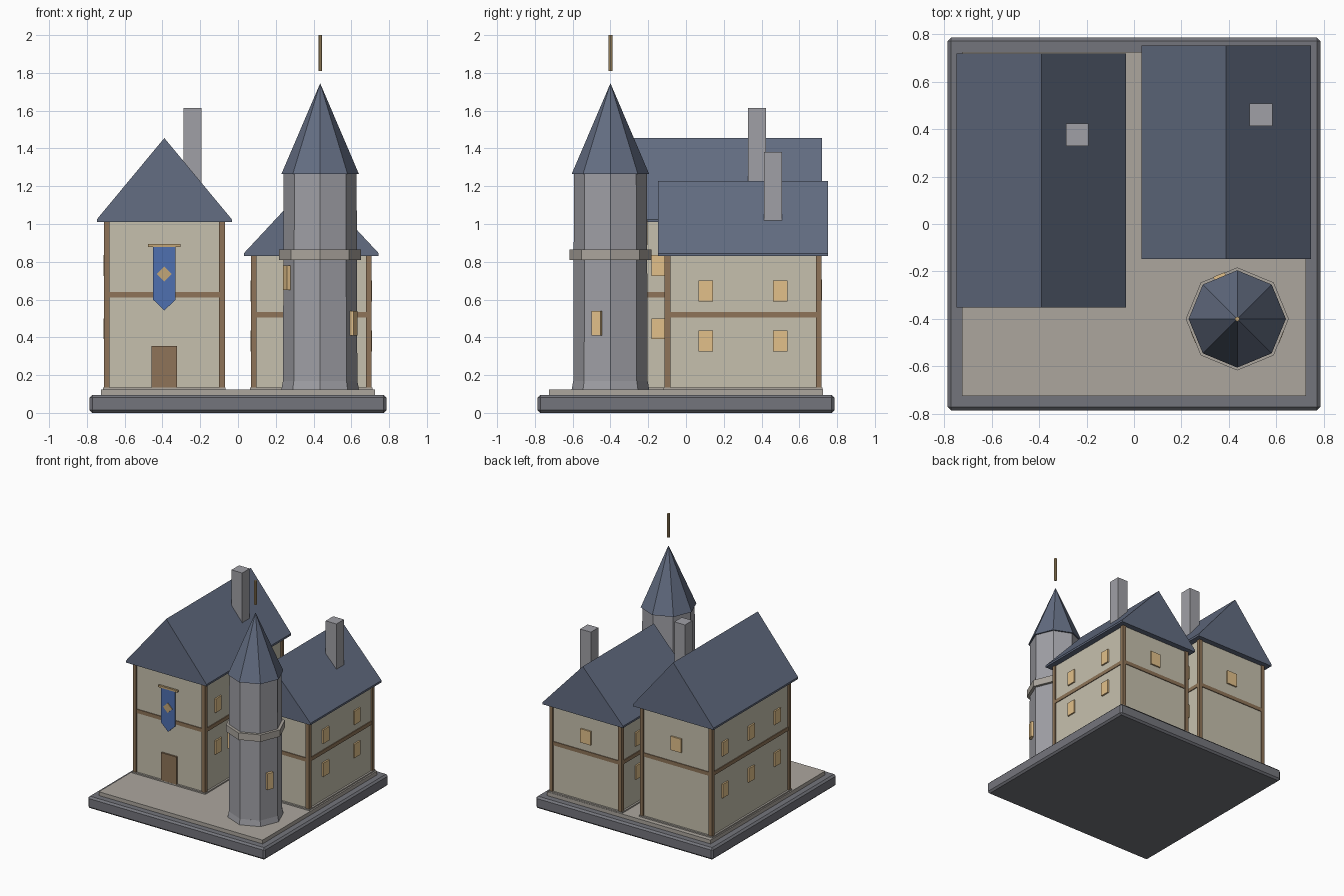
import bpy, bmesh, math
from mathutils import Matrix

if "Cube" in bpy.data.objects:
    bpy.data.objects.remove(bpy.data.objects["Cube"])


def material(name, hexcol):
    def lin(c):
        return c / 12.92 if c <= 0.04045 else ((c + 0.055) / 1.055) ** 2.4
    m = bpy.data.materials.new(name)
    m.diffuse_color = [lin(int(hexcol[i:i + 2], 16) / 255) for i in (0, 2, 4)] + [1]
    m.use_nodes = True
    m.node_tree.nodes["Principled BSDF"].inputs["Base Color"].default_value = m.diffuse_color
    return m


PLASTER = material("plaster", "C6C0AE")
TIMBER = material("timber", "8E7458")
SLATE = material("slate", "636D82")
STONE = material("stone", "A0A0A6")
BASE = material("dark_stone", "74757C")
PAVING = material("paving", "ACA69E")
GLOW = material("window_glow", "E2C08A")
BLUE = material("banner_blue", "4F70B0")
GOLD = material("gold", "C2A678")


def finish(name, bm, mat):
    bmesh.ops.recalc_face_normals(bm, faces=bm.faces)
    me = bpy.data.meshes.new(name)
    bm.to_mesh(me)
    bm.free()
    me.materials.append(mat)
    ob = bpy.data.objects.new(name, me)
    bpy.context.collection.objects.link(ob)
    return ob


def box(name, center, size, mat, angle=0):
    bm = bmesh.new()
    bmesh.ops.create_cube(bm, size=1, matrix=Matrix.Diagonal((*size, 1)))
    ob = finish(name, bm, mat)
    ob.location = center
    ob.rotation_euler.z = angle
    return ob


def extrude_y(name, profile, y0, y1, mat):
    """Extrude an XZ profile along y."""
    bm = bmesh.new()
    face = bm.faces.new([bm.verts.new((x, y0, z)) for x, z in profile])
    new = bmesh.ops.extrude_face_region(bm, geom=[face])["geom"]
    bmesh.ops.translate(bm, vec=(0, y1 - y0, 0),
                        verts=[v for v in new if isinstance(v, bmesh.types.BMVert)])
    return finish(name, bm, mat)


def frustum(name, x, y, z0, z1, r0, r1, mat, sides=8):
    bm = bmesh.new()
    bmesh.ops.create_cone(bm, cap_ends=True, segments=sides, radius1=r0, radius2=r1, depth=z1 - z0)
    ob = finish(name, bm, mat)
    ob.location = (x, y, (z0 + z1) / 2)
    return ob


# Stepped base
slab = box("base_slab", (0, 0, 0.0475), (1.57, 1.57, 0.095), BASE)
bev = slab.modifiers.new("bevel", "BEVEL")
bev.width, bev.segments = 0.014, 1
box("paving", (0, 0, 0.11), (1.45, 1.45, 0.03), PAVING)

GROUND, HW = 0.125, 0.31


def house(name, cx, cy, hl, eave, ridge, band_z, rows, cols):
    # Walls and footing
    box(name + "_walls", (cx, cy, (GROUND + eave) / 2), (2 * HW, 2 * hl, eave - GROUND), PLASTER)
    box(name + "_footing", (cx, cy, GROUND + 0.005), (2 * HW + 0.03, 2 * hl + 0.03, 0.01), PAVING)
    # Corner posts, floor bands and side windows
    for sx in (-1, 1):
        for sy in (-1, 1):
            box(name + "_post", (cx + sx * (HW - 0.005), cy + sy * (hl - 0.005), (GROUND + eave) / 2),
                (0.03, 0.03, eave - GROUND), TIMBER)
        box(name + "_side_band", (cx + sx * HW, cy, band_z), (0.012, 2 * hl - 0.03, 0.03), TIMBER)
        box(name + "_end_band", (cx, cy + sx * hl, band_z), (2 * HW - 0.03, 0.012, 0.03), TIMBER)
        for z in rows:
            for dy in cols:
                box(name + "_window", (cx + sx * HW, cy + dy, z), (0.024, 0.075, 0.11), GLOW)
    # Back gable window
    box(name + "_back_window", (cx, cy + hl, rows[1] + 0.005), (0.09, 0.024, 0.11), GLOW)
    # Solid gabled roof with a thin eave edge
    w = HW + 0.047
    extrude_y(name + "_roof", [(cx - w, eave), (cx + w, eave), (cx + w, eave + 0.015),
                               (cx, ridge), (cx - w, eave + 0.015)],
              cy - hl - 0.045, cy + hl + 0.045, SLATE)


house("tall_house", -0.39, 0.184, 0.49, 1.01, 1.455, 0.625, (0.445, 0.78), (-0.33, 0, 0.33))
house("low_house", 0.388, 0.302, 0.405, 0.83, 1.228, 0.52, (0.38, 0.645), (-0.197, 0.197))

# Chimneys
box("tall_house_chimney", (-0.24, 0.376, 1.385), (0.095, 0.095, 0.46), STONE)
box("low_house_chimney", (0.535, 0.46, 1.165), (0.095, 0.095, 0.435), STONE)

# Door and hanging banner on the front of the tall house
FX, FY = -0.39, -0.306
box("door", (FX, FY, 0.24), (0.135, 0.028, 0.23), TIMBER)
box("banner_rod", (FX, FY - 0.018, 0.887), (0.172, 0.016, 0.015), GOLD)
extrude_y("banner", [(FX - 0.06, 0.878), (FX - 0.06, 0.6), (FX, 0.542), (FX + 0.06, 0.6), (FX + 0.06, 0.878)],
          FY - 0.022, FY - 0.01, BLUE)
extrude_y("banner_diamond", [(FX - 0.04, 0.735), (FX, 0.695), (FX + 0.04, 0.735), (FX, 0.775)],
          FY - 0.028, FY - 0.02, GOLD)

# Octagonal tower
TX, TY = 0.435, -0.4
frustum("tower_foot", TX, TY, GROUND, 0.17, 0.205, 0.197, STONE)
frustum("tower_body", TX, TY, GROUND, 1.265, 0.197, 0.193, STONE)
frustum("tower_ring", TX, TY, 0.81, 0.865, 0.217, 0.217, PAVING)
frustum("tower_roof", TX, TY, 1.265, 1.745, 0.205, 0.0, SLATE)
frustum("tower_finial", TX, TY, 1.81, 2.0, 0.01, 0.01, GOLD)
for deg, z in ((-22.5, 0.475), (-157.5, 0.715), (112.5, 0.955)):
    a = math.radians(deg)
    box("tower_window", (TX + 0.187 * math.cos(a), TY + 0.187 * math.sin(a), z),
        (0.03, 0.052, 0.13), GLOW, a)
